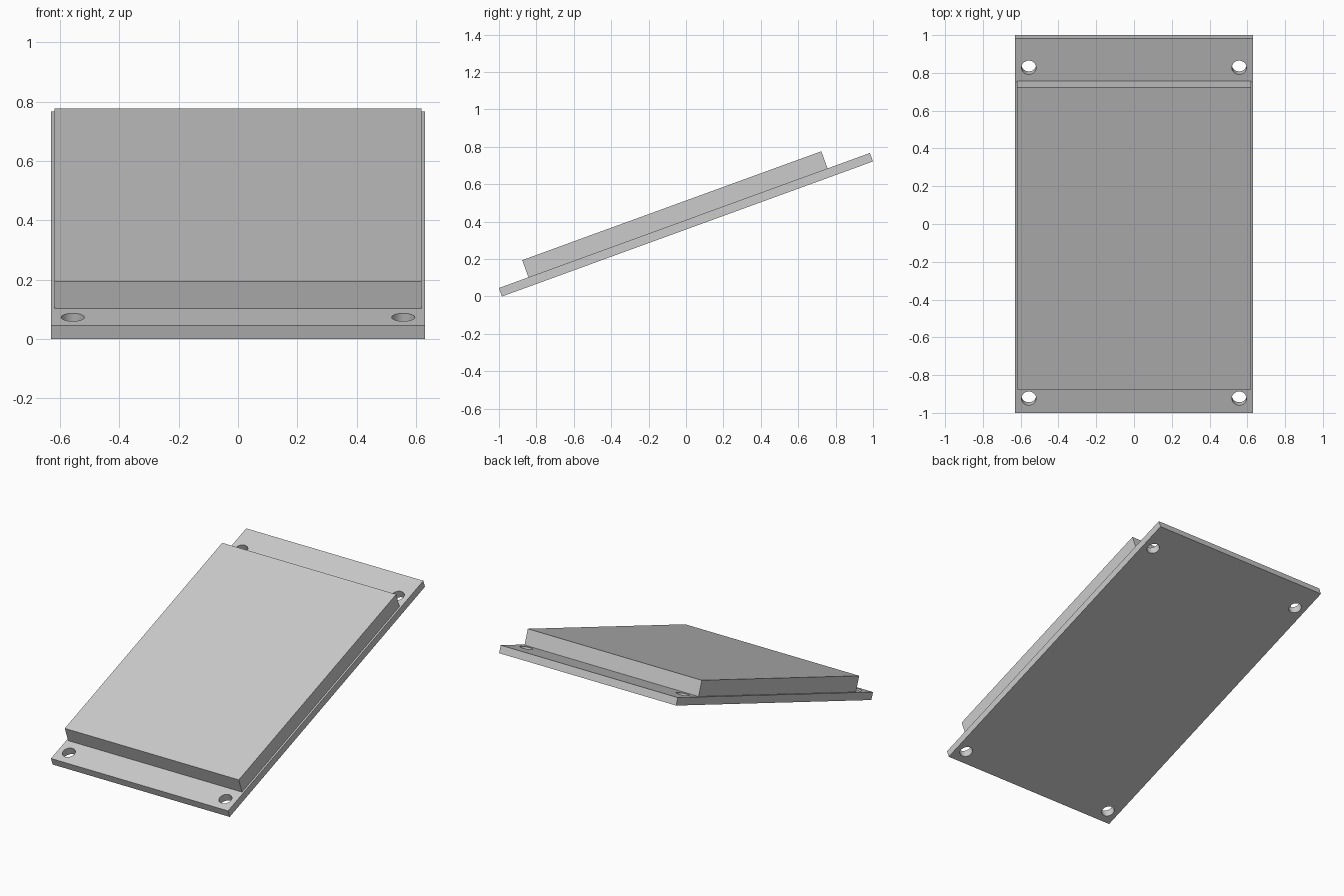
import bpy
from math import radians
from mathutils import Matrix

cube = bpy.data.objects.get("Cube")
if cube:
    bpy.data.objects.remove(cube, do_unlink=True)

# Panel sizes, measured along and across the tilted plate
WIDTH, LENGTH, THICK = 1.26, 2.111, 0.048
TILT = Matrix.Translation((0, -0.984, 0)) @ Matrix.Rotation(radians(20), 4, "X")

grey = bpy.data.materials.new("mid grey")
grey.use_nodes = True
colour = (0.6, 0.6, 0.6, 1)
grey.diffuse_color = colour
grey.node_tree.nodes["Principled BSDF"].inputs["Base Color"].default_value = colour


def box(name, width, start, end, low, high):
    """Flat block lying in the plate's own frame, tilted into place."""
    bpy.ops.mesh.primitive_cube_add(size=1)
    obj = bpy.context.object
    obj.name = name
    size = Matrix.Diagonal((width, end - start, high - low, 1))
    place = Matrix.Translation((0, (start + end) / 2, (low + high) / 2))
    obj.data.transform(TILT @ place @ size)
    obj.data.materials.append(grey)
    return obj


def drill(target, x, along):
    """Cut one round mounting hole square through the plate."""
    bpy.ops.mesh.primitive_cylinder_add(vertices=48, radius=0.039, depth=0.2)
    cutter = bpy.context.object
    cutter.name = "hole_cutter"
    cutter.hide_render = True
    cutter.data.transform(TILT @ Matrix.Translation((x, along, THICK / 2)))
    cutter.data.materials.append(grey)
    cut = target.modifiers.new("mounting hole", "BOOLEAN")
    cut.operation = "DIFFERENCE"
    cut.solver = "EXACT"
    cut.object = cutter
    bpy.context.view_layer.objects.active = target
    bpy.ops.object.modifier_apply(modifier=cut.name)
    bpy.data.objects.remove(cutter, do_unlink=True)


# Thin base plate with a hole near each corner
base_plate = box("base_plate", WIDTH, 0, LENGTH, 0, THICK)
for x in (-0.557, 0.557):
    for along in (0.082, 1.946):
        drill(base_plate, x, along)

bpy.ops.object.select_all(action="DESELECT")
base_plate.select_set(True)
bpy.context.view_layer.objects.active = base_plate
bpy.ops.object.shade_smooth_by_angle(angle=radians(30))

# Raised display block on top of the plate
box("display_block", 1.238, 0.168, 1.87, THICK, 0.1455)
